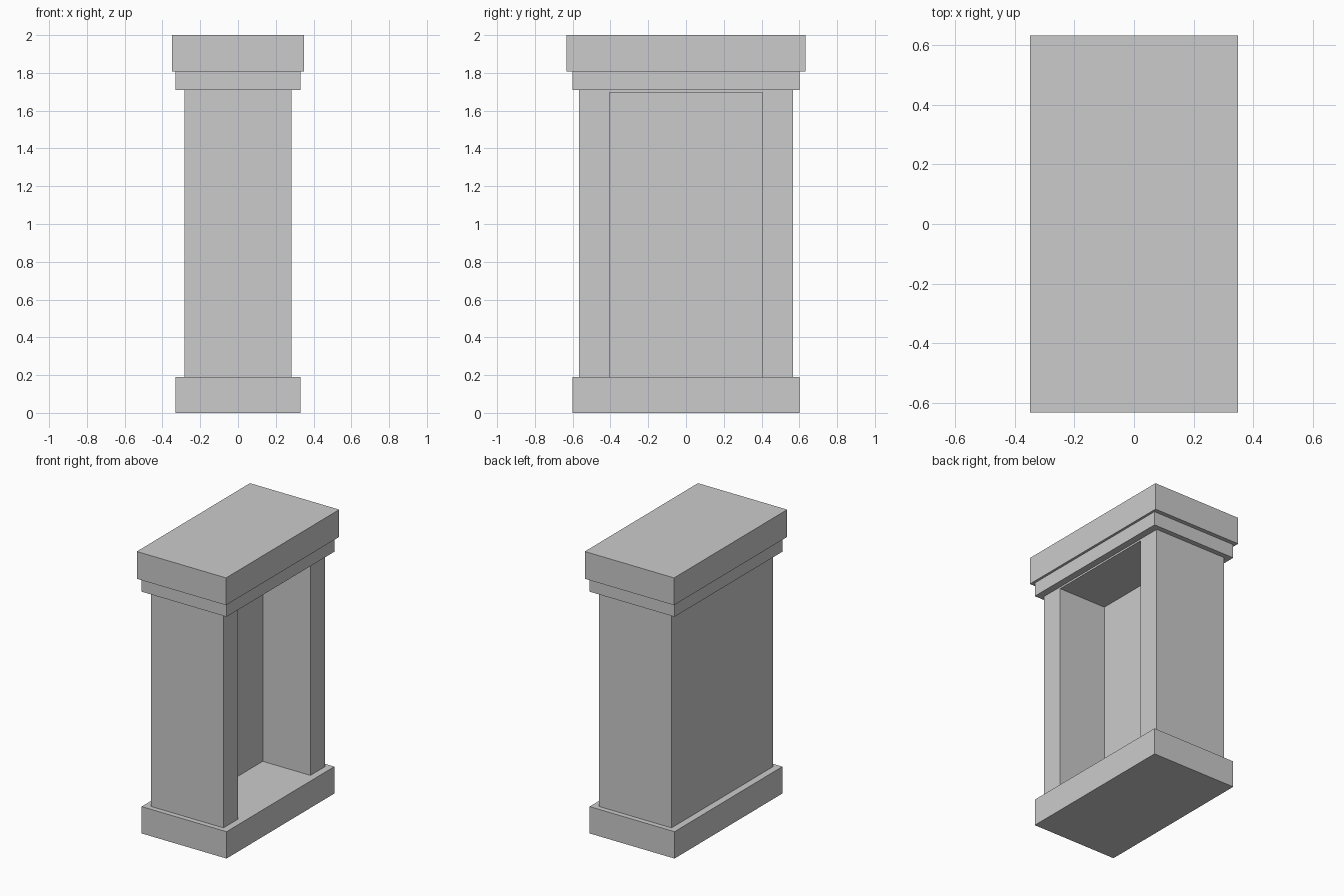
import bpy

if "Cube" in bpy.data.objects:
    bpy.data.objects.remove(bpy.data.objects["Cube"])


def box(name, x0, x1, half_y, z0, z1):
    """Box centred on y = 0 with real-size mesh data."""
    bpy.ops.mesh.primitive_cube_add(size=1, location=((x0 + x1) / 2, 0, (z0 + z1) / 2))
    obj = bpy.context.object
    obj.name = name
    obj.scale = (x1 - x0, 2 * half_y, z1 - z0)
    bpy.ops.object.transform_apply(location=False, rotation=False, scale=True)
    return obj


# Stacked slabs: plinth, moulding and top slab
for name, half_x, half_y, z0, z1 in (
    ("base_plinth", 0.332, 0.602, 0.0, 0.19),
    ("cap_moulding", 0.332, 0.602, 1.709, 1.807),
    ("top_slab", 0.349, 0.632, 1.807, 2.0),
):
    box(name, -half_x, half_x, half_y, z0, z1)

# Shaft with a tall niche open on the +x side, its floor being the plinth top
shaft = box("shaft", -0.283, 0.283, 0.566, 0.19, 1.709)
cutter = box("niche_cutter", -0.09, 0.5, 0.405, 0.0, 1.696)
cutter.hide_render = True
cut = shaft.modifiers.new("niche", "BOOLEAN")
cut.operation = "DIFFERENCE"
cut.solver = "EXACT"
cut.object = cutter

# Apply the cut and discard the helper
bpy.ops.object.select_all(action="DESELECT")
bpy.context.view_layer.objects.active = shaft
shaft.select_set(True)
bpy.ops.object.modifier_apply(modifier=cut.name)
bpy.data.objects.remove(cutter, do_unlink=True)
